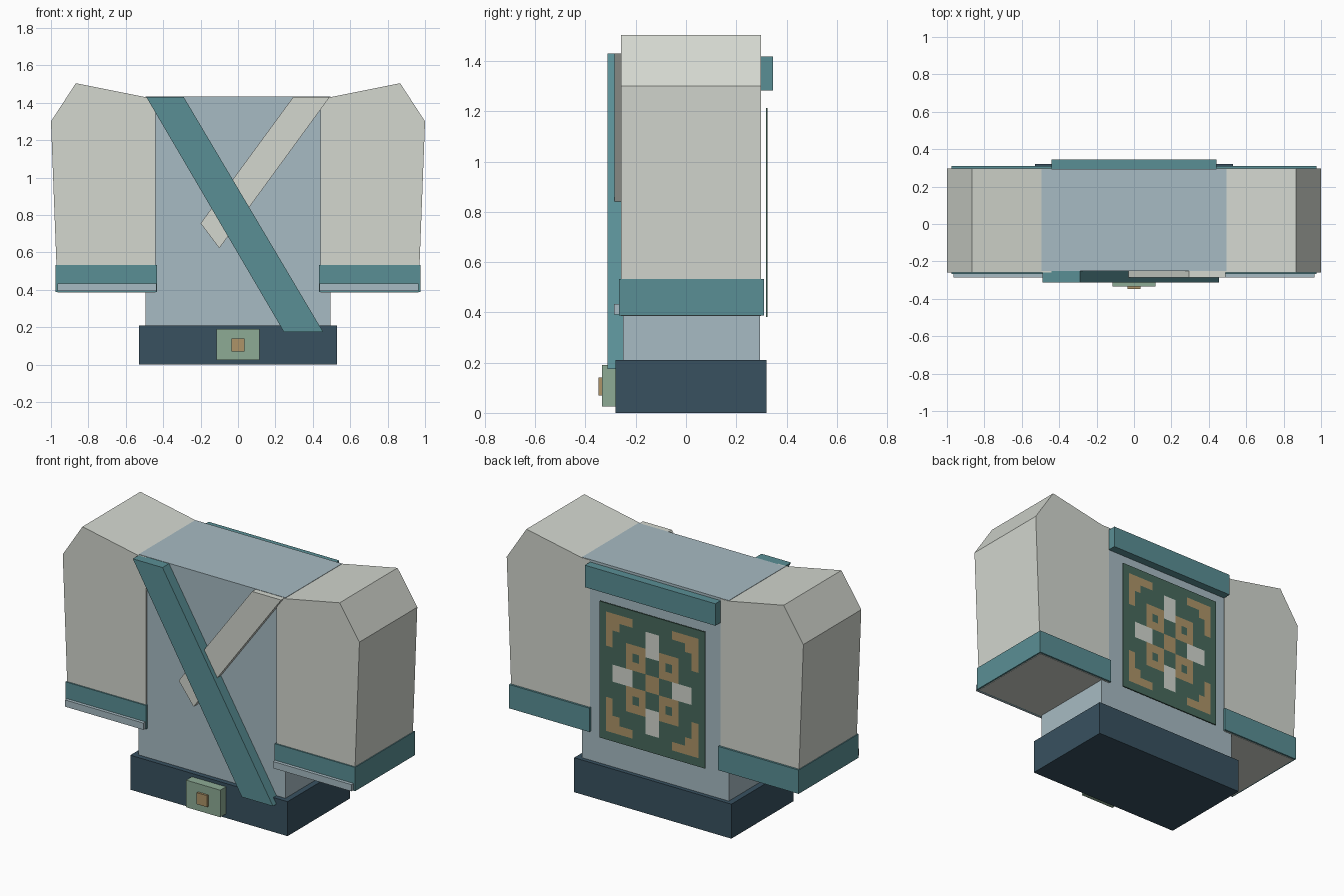
import bpy, bmesh

if "Cube" in bpy.data.objects:
    bpy.data.objects.remove(bpy.data.objects["Cube"])

def lin(c):
    c /= 255
    return c / 12.92 if c <= 0.04045 else ((c + 0.055) / 1.055) ** 2.4

def material(name, r, g, b):
    m = bpy.data.materials.new(name)
    m.diffuse_color = (lin(r), lin(g), lin(b), 1)
    m.use_nodes = True
    m.node_tree.nodes["Principled BSDF"].inputs["Base Color"].default_value = m.diffuse_color
    return m

CLOTH = material("pale_grey_cloth", 211, 215, 207)
BLUE = material("dusty_blue_cloth", 167, 187, 195)
TEAL = material("teal_trim", 90, 143, 149)
NAVY = material("dark_navy_belt", 56, 81, 96)
SAGE = material("sage_green", 141, 171, 149)
GOLD = material("dull_gold", 174, 148, 104)
GREEN = material("deep_green", 72, 106, 92)

def finish(name, bm, mats):
    bmesh.ops.recalc_face_normals(bm, faces=bm.faces)
    me = bpy.data.meshes.new(name)
    bm.to_mesh(me)
    bm.free()
    for m in mats:
        me.materials.append(m)
    ob = bpy.data.objects.new(name, me)
    bpy.context.collection.objects.link(ob)
    return ob

def prism(name, profile, y0, y1, mat):
    """Extrude an x-z outline from y0 to y1."""
    bm = bmesh.new()
    face = bm.faces.new([bm.verts.new((x, y0, z)) for x, z in profile])
    new = bmesh.ops.extrude_face_region(bm, geom=[face])["geom"]
    verts = [v for v in new if isinstance(v, bmesh.types.BMVert)]
    bmesh.ops.translate(bm, verts=verts, vec=(0, y1 - y0, 0))
    return finish(name, bm, [mat])

def box(name, x0, x1, y0, y1, z0, z1, mat):
    return prism(name, [(x0, z0), (x1, z0), (x1, z1), (x0, z1)], y0, y1, mat)

# Body and belt
box("torso", -0.495, 0.495, -0.25, 0.295, 0.003, 1.432, BLUE)
box("belt", -0.53, 0.53, -0.28, 0.32, 0, 0.21, NAVY)
box("buckle", -0.115, 0.115, -0.335, -0.28, 0.025, 0.19, SAGE)
box("buckle_stud", -0.035, 0.035, -0.348, -0.33, 0.07, 0.14, GOLD)

# Sleeves with cuffs, mirrored left and right
SLEEVE = [(0.44, 0.385), (0.965, 0.385), (1.0, 1.30), (0.867, 1.504),
          (0.495, 1.43), (0.44, 1.43)]
for side, s in (("left", -1), ("right", 1)):
    prism(side + "_sleeve", [(s * x, z) for x, z in SLEEVE], -0.259, 0.298, CLOTH)
    box(side + "_cuff", s * 0.434, s * 0.976, -0.267, 0.31, 0.388, 0.533, TEAL)
    box(side + "_cuff_strip", s * 0.437, s * 0.965, -0.287, -0.26, 0.392, 0.433, BLUE)

# Crossed front: lapel under a long sash
prism("lapel", [(0.295, 1.43), (0.49, 1.43), (-0.10, 0.622), (-0.20, 0.755)],
      -0.285, -0.245, CLOTH)
prism("sash", [(-0.49, 1.43), (-0.29, 1.43), (0.455, 0.175), (0.245, 0.175)],
      -0.313, -0.245, TEAL)

# Collar across the back
box("back_collar", -0.44, 0.44, 0.29, 0.346, 1.283, 1.417, TEAL)

# Back panel: 16 x 16 cells coloured by a fourfold symmetric rule
def cell_colour(i, j):
    a, b = sorted((min(i, 15 - i), min(j, 15 - j)))
    if b == 7 and 2 <= a <= 4:
        return 2                                   # pale cross arms
    corner = (a == 1 and b <= 4) or (a, b) == (2, 2)
    ring = a >= 4 and b <= 6 and (a, b) != (5, 5)
    return 1 if corner or ring or a == 7 else 0

N, HALF, Z0, Z1 = 16, 0.355, 0.382, 1.213
bm = bmesh.new()
grid = [[bm.verts.new((HALF - 2 * HALF * i / N, 0.325, Z0 + (Z1 - Z0) * j / N))
         for j in range(N + 1)] for i in range(N + 1)]
for i in range(N):
    for j in range(N):
        f = bm.faces.new((grid[i][j], grid[i + 1][j], grid[i + 1][j + 1], grid[i][j + 1]))
        f.material_index = cell_colour(i, j)
# give the panel a thin body behind the pattern
back = bmesh.ops.duplicate(bm, geom=bm.verts[:] + bm.edges[:] + bm.faces[:])["geom"]
bmesh.ops.translate(bm, verts=[g for g in back if isinstance(g, bmesh.types.BMVert)],
                    vec=(0, -0.007, 0))
bmesh.ops.bridge_loops(bm, edges=[e for e in bm.edges if e.is_boundary])
finish("back_panel", bm, [GREEN, GOLD, CLOTH])
